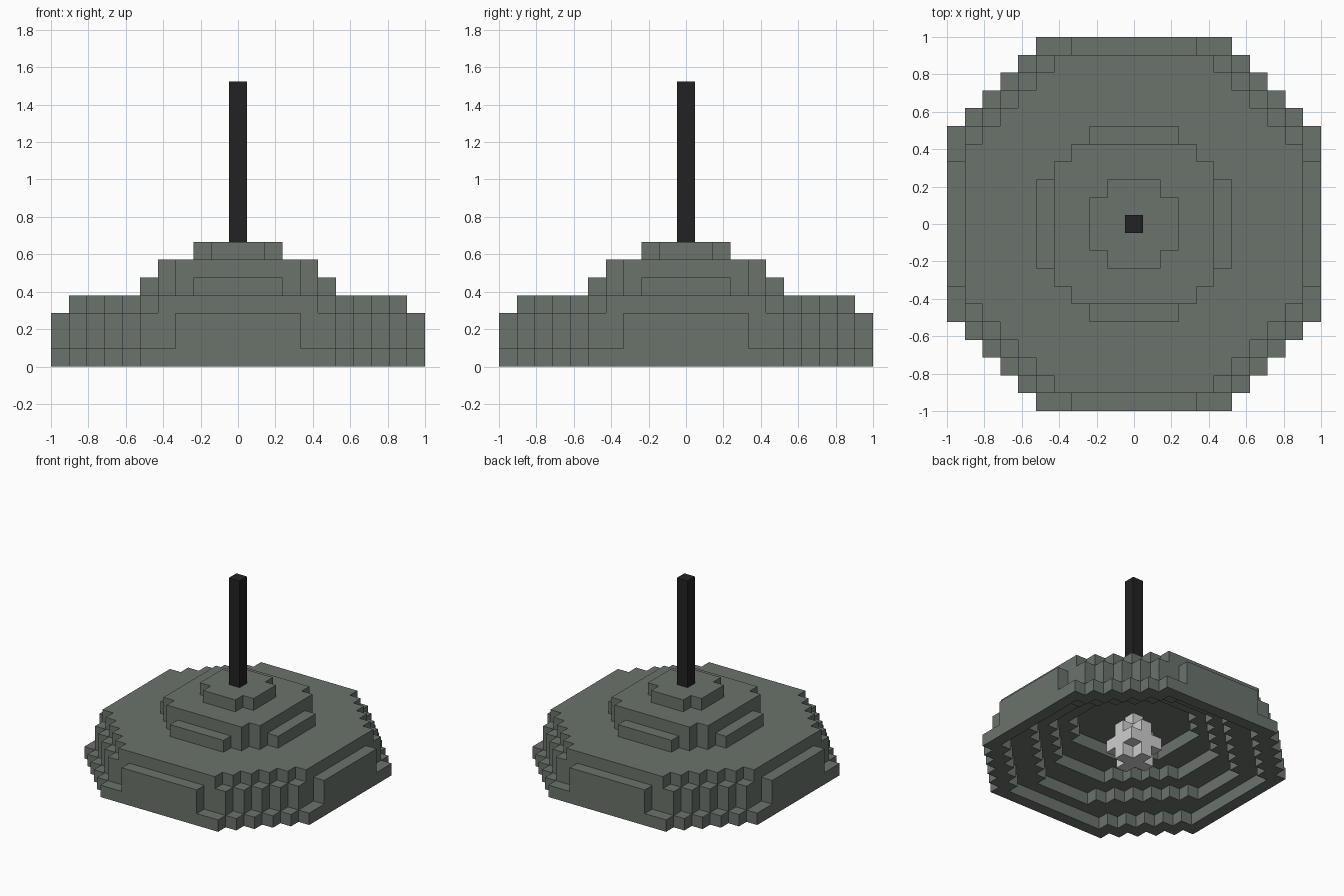
import bpy
import bmesh
from mathutils import Vector

cube = bpy.data.objects.get("Cube")
if cube:
    bpy.data.objects.remove(cube, do_unlink=True)

U = 2 / 21          # edge length of one block


def material(name, rgb):
    m = bpy.data.materials.new(name)
    m.use_nodes = True
    m.diffuse_color = (*rgb, 1)
    bsdf = next(n for n in m.node_tree.nodes if n.type == 'BSDF_PRINCIPLED')
    bsdf.inputs["Base Color"].default_value = (*rgb, 1)
    return m


grey_green = material("grey_green", (0.145, 0.172, 0.147))
black = material("black", (0.016, 0.016, 0.017))
pale_grey = material("pale_grey", (0.62, 0.62, 0.62))


def octagon(reach, total, *levels):
    """Blocks of a stepped octagon, repeated on each given level."""
    span = range(-reach, reach + 1)
    return {(i, j, k) for k in levels for i in span for j in span
            if abs(i) + abs(j) <= total}


def column(bottom, top):
    return {(0, 0, k) for k in range(bottom, top)}


# Side panels: flat plates on the four long sides
panels = {(i, s * 10, k) for i in range(-3, 4) for s in (-1, 1) for k in (1, 2)}
panels |= {(j, i, k) for i, j, k in panels}

# Stepped hollow under the dome
hollow = (octagon(9, 13, 0) | octagon(8, 10, 1)
          | octagon(6, 8, 2) | octagon(4, 6, 3))

parts = {
    "base_rim": (octagon(10, 15, 0) - hollow, grey_green),
    "base_wall": (octagon(9, 14, 1, 2) - hollow, grey_green),
    "side_panels": (panels, grey_green),
    "base_top": (octagon(9, 13, 3) - hollow, grey_green),
    "lower_dome": (octagon(5, 7, 4), grey_green),
    "middle_dome": (octagon(4, 7, 5), grey_green),
    "dome_cap": (octagon(2, 3, 6), grey_green),
    "rod": (column(7, 16), black),
    "bulb": (octagon(1, 1, 0, 2) | octagon(1, 2, 1) | column(3, 4), pale_grey),
}
solid = set().union(*(cells for cells, _ in parts.values()))

AXES = [Vector((1, 0, 0)), Vector((0, 1, 0)), Vector((0, 0, 1))]


def build(name, cells, mat):
    """Skin a set of blocks, leaving out the sides that touch another block."""
    bm = bmesh.new()
    for cell in sorted(cells):
        centre = Vector(cell) + Vector((0, 0, 0.5))
        for a in range(3):
            for s in (-1, 1):
                n = AXES[a] * s
                if tuple(int(c + d) for c, d in zip(cell, n)) in solid:
                    continue
                u = AXES[(a + 1) % 3] * 0.5
                v = AXES[(a + 2) % 3] * 0.5 * s
                mid = centre + n * 0.5
                bm.faces.new([bm.verts.new((mid + p) * U)
                              for p in (-u - v, u - v, u + v, v - u)])
    bmesh.ops.remove_doubles(bm, verts=bm.verts, dist=U * 0.01)
    mesh = bpy.data.meshes.new(name)
    bm.to_mesh(mesh)
    bm.free()
    mesh.materials.append(mat)
    bpy.context.collection.objects.link(bpy.data.objects.new(name, mesh))


for part_name, (blocks, mat) in parts.items():
    build(part_name, blocks, mat)
